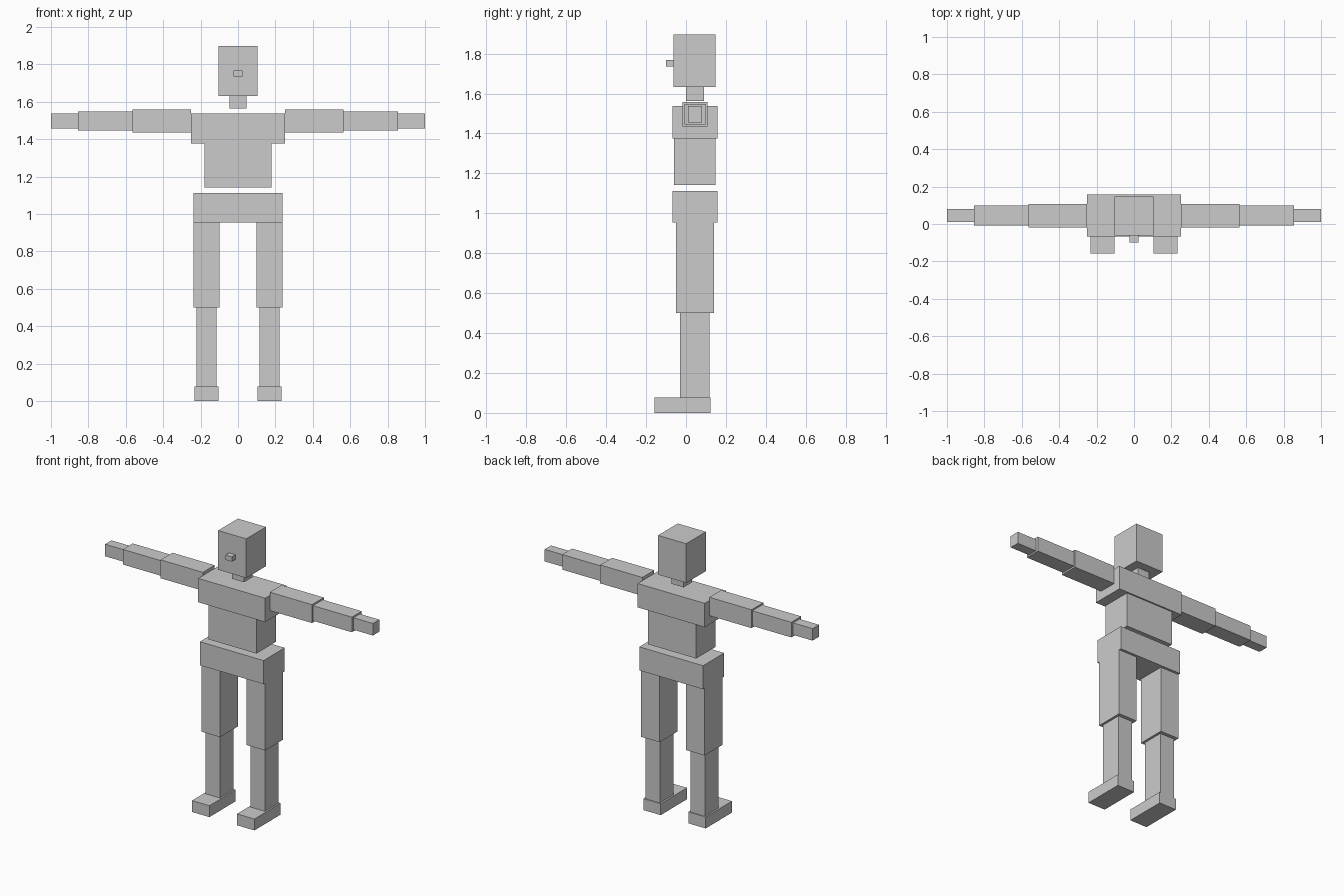
import bpy
import bmesh
from mathutils import Vector

if "Cube" in bpy.data.objects:
    bpy.data.objects.remove(bpy.data.objects["Cube"])


def box(name, x, y, z):
    """Axis-aligned box from (min, max) ranges."""
    lo, hi = Vector((x[0], y[0], z[0])), Vector((x[1], y[1], z[1]))
    mesh = bpy.data.meshes.new(name)
    bm = bmesh.new()
    bmesh.ops.create_cube(bm, size=1)
    bmesh.ops.scale(bm, vec=hi - lo, verts=bm.verts)
    bm.to_mesh(mesh)
    bm.free()
    obj = bpy.data.objects.new(name, mesh)
    obj.location = (lo + hi) / 2
    bpy.context.collection.objects.link(obj)
    return obj


# Head and torso: name, half width, y range, z range
for name, w, y, z in [
    ("head", 0.105, (-0.062, 0.148), (1.632, 1.897)),
    ("nose", 0.024, (-0.10, -0.062), (1.736, 1.768)),
    ("neck", 0.045, (0.0, 0.09), (1.564, 1.632)),
    ("chest", 0.25, (-0.067, 0.158), (1.376, 1.537)),
    ("abdomen", 0.18, (-0.06, 0.148), (1.142, 1.376)),
    ("pelvis", 0.238, (-0.067, 0.158), (0.954, 1.113)),
]:
    box(name, (-w, w), y, z)

# Limbs for the +x side, repeated on both sides
limbs = [
    ("upper_arm", (0.25, 0.565), (-0.018, 0.108), (1.435, 1.559)),
    ("forearm", (0.565, 0.855), (-0.007, 0.098), (1.446, 1.548)),
    ("hand", (0.855, 1.0), (0.011, 0.079), (1.456, 1.537)),
    ("thigh", (0.098, 0.238), (-0.051, 0.141), (0.50, 0.954)),
    ("shin", (0.114, 0.222), (-0.03, 0.117), (0.077, 0.50)),
    ("foot", (0.103, 0.233), (-0.158, 0.123), (0.0, 0.077)),
]
for name, (x0, x1), y, z in limbs:
    box(name + "_left", (x0, x1), y, z)
    box(name + "_right", (-x1, -x0), y, z)
